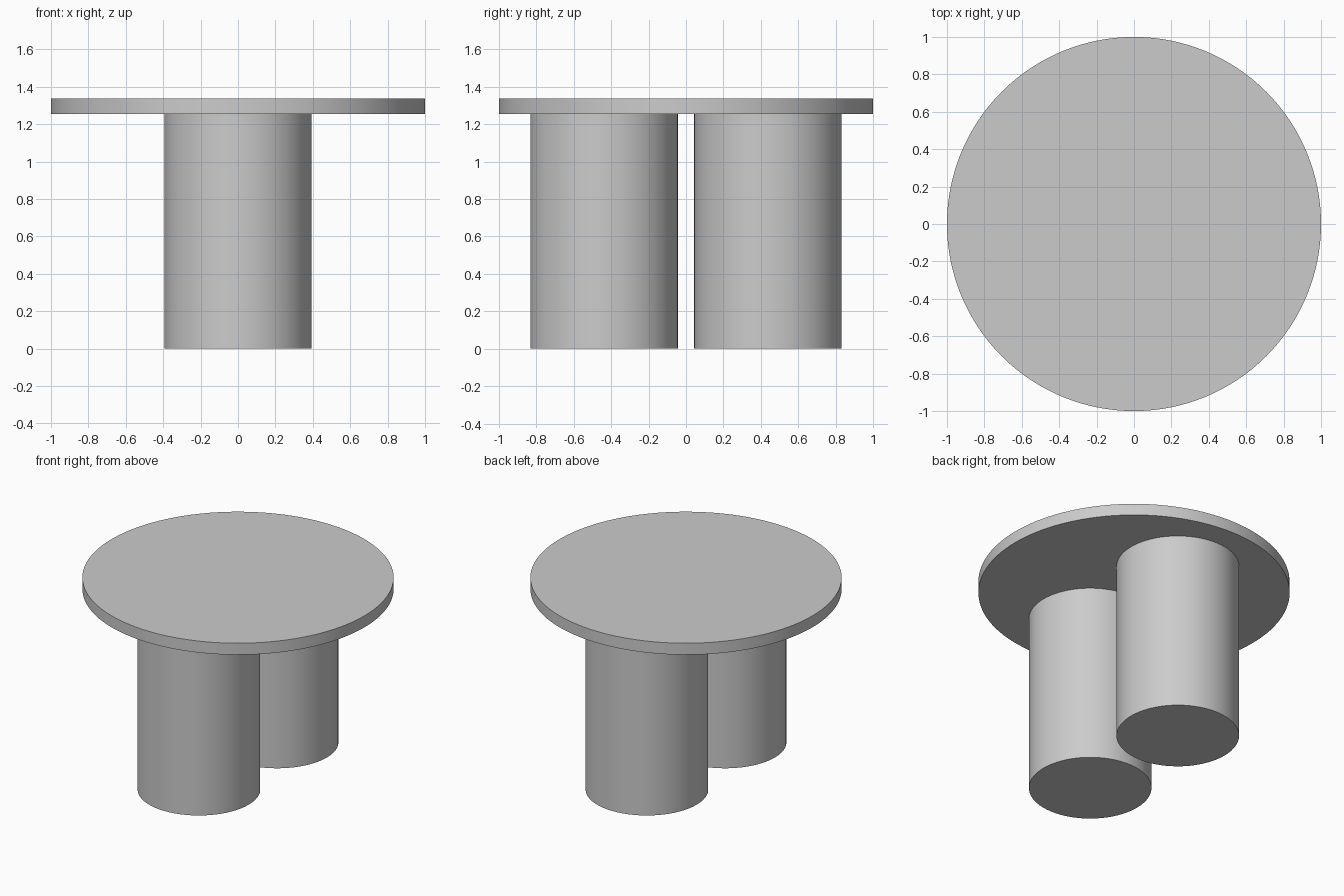
import bpy
import math

cube = bpy.data.objects.get("Cube")
if cube:
    bpy.data.objects.remove(cube, do_unlink=True)

COLOUR = (0.6, 0.6, 0.6, 1.0)
grey = bpy.data.materials.new("light_grey")
grey.use_nodes = True
grey.diffuse_color = COLOUR
grey.node_tree.nodes["Principled BSDF"].inputs["Base Color"].default_value = COLOUR


def cylinder(name, radius, y, bottom, top, sides):
    """Upright smooth cylinder between two heights."""
    bpy.ops.mesh.primitive_cylinder_add(
        vertices=sides, radius=radius, depth=top - bottom,
        location=(0, y, (bottom + top) / 2))
    part = bpy.context.object
    part.name = name
    part.data.materials.append(grey)
    bpy.ops.object.shade_smooth_by_angle(angle=math.radians(30))
    return part


LEG_TOP = 1.255
TABLE_TOP = 1.337

# Round table top
cylinder("table_top", 1.0, 0, LEG_TOP, TABLE_TOP, 128)

# Two thick drum legs, one in front and one behind
for name, side in (("front_leg", -1), ("back_leg", 1)):
    cylinder(name, 0.394, side * 0.438, 0, LEG_TOP, 64)
